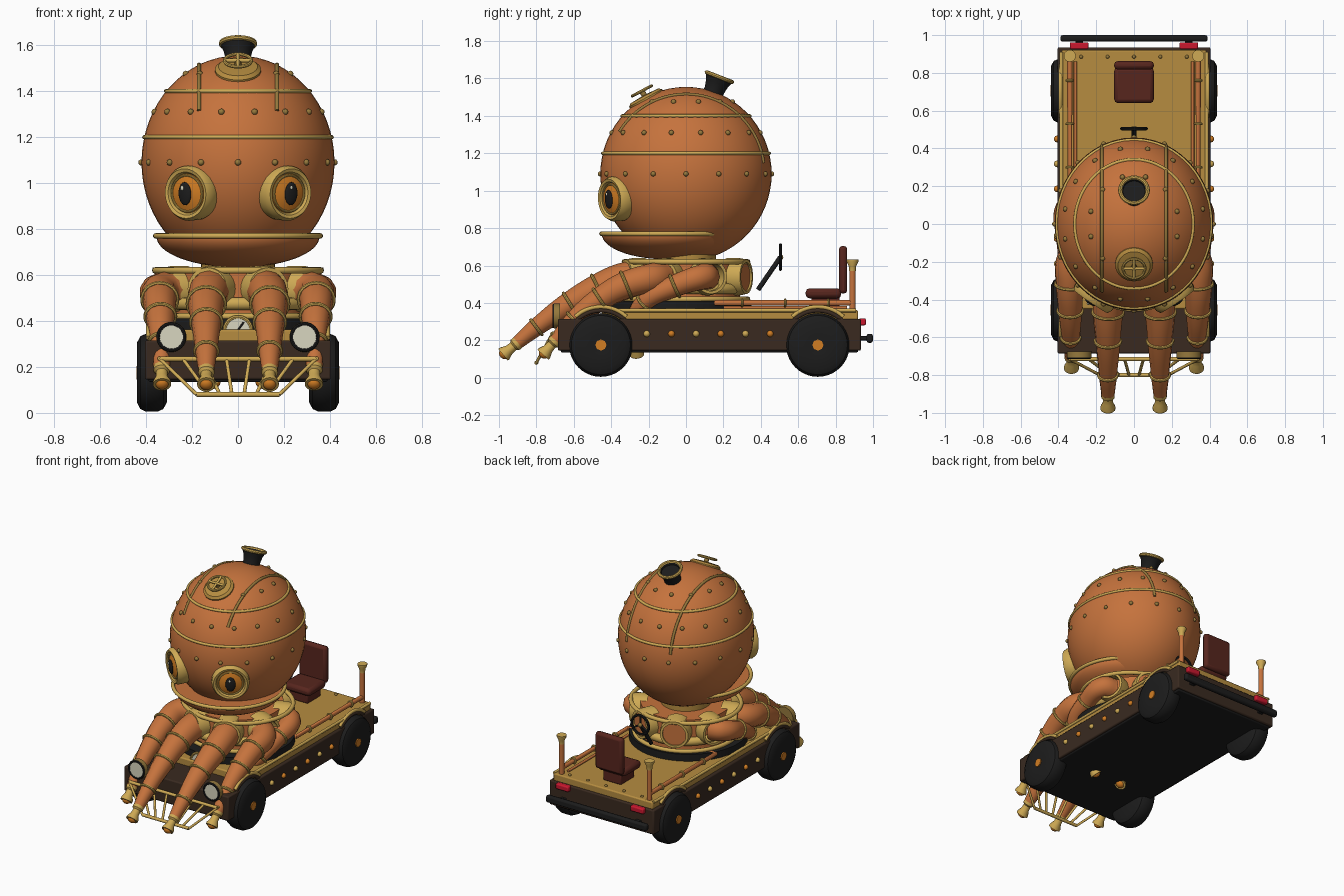
import bpy, bmesh
from math import sin, cos, pi, radians, sqrt
from mathutils import Vector

if "Cube" in bpy.data.objects:
    bpy.data.objects.remove(bpy.data.objects["Cube"])
made = []


def material(name, code):
    lin = [(int(code[i:i + 2], 16) / 255) ** 2.2 for i in (0, 2, 4)] + [1]
    m = bpy.data.materials.new(name)
    m.use_nodes = True
    m.diffuse_color = lin
    m.node_tree.nodes["Principled BSDF"].inputs["Base Color"].default_value = lin
    return m


COPPER = material("copper", "C4723F")
BRASS = material("brass", "CDA855")
DECK = material("deck_brass", "B48B42")
RIVET = material("aged_brass", "94783F")
BROWN = material("dark_brown", "3C2E25")
BLACK = material("black", "222222")
ORANGE = material("amber", "D07C28")
MAROON = material("maroon_leather", "582A23")
RED = material("red_lens", "C81E32")
CREAM = material("cream_glass", "D8D5BE")


def add(name, bm, mat, loc=(0, 0, 0), axis=(0, 0, 1)):
    bmesh.ops.recalc_face_normals(bm, faces=bm.faces)
    me = bpy.data.meshes.new(name)
    bm.to_mesh(me)
    bm.free()
    ob = bpy.data.objects.new(name, me)
    bpy.context.collection.objects.link(ob)
    me.materials.append(mat)
    ob.location = loc
    if tuple(axis) != (0, 0, 1):
        ob.rotation_euler = Vector(axis).to_track_quat('Z', 'Y').to_euler()
    made.append(ob)
    return ob


def box(name, lo, hi, mat, bevel=0.008):
    bm = bmesh.new()
    bmesh.ops.create_cube(bm, size=1)
    lo, hi = Vector(lo), Vector(hi)
    bmesh.ops.scale(bm, vec=hi - lo, verts=bm.verts)
    ob = add(name, bm, mat, (lo + hi) / 2)
    mod = ob.modifiers.new("bevel", 'BEVEL')
    mod.width, mod.segments = bevel, 2


def lathe(name, profile, loc, axis, mat, steps=32):
    bm = bmesh.new()
    vs = [bm.verts.new((r, 0, z)) for r, z in profile]
    es = [bm.edges.new(p) for p in zip(vs, vs[1:])]
    bmesh.ops.spin(bm, geom=vs + es, cent=(0, 0, 0), axis=(0, 0, 1), angle=2 * pi, steps=steps)
    bmesh.ops.remove_doubles(bm, verts=bm.verts, dist=1e-5)
    return add(name, bm, mat, loc, axis)


def disc(name, r, h, loc, axis, mat, steps=32):
    return lathe(name, [(0, 0), (r, 0), (r, h), (0, h)], loc, axis, mat, steps)


def ring(name, R, r, loc, axis, mat):
    prof = [(R + r * cos(i * pi / 4), r * sin(i * pi / 4)) for i in range(9)]
    return lathe(name, prof, loc, axis, mat)


def ball(name, scale, loc, mat, axis=(0, 0, 1), keep=None):
    bm = bmesh.new()
    bmesh.ops.create_uvsphere(bm, u_segments=48, v_segments=32, radius=1)
    if keep == "lower":
        bmesh.ops.bisect_plane(bm, geom=bm.verts[:] + bm.edges[:] + bm.faces[:], plane_co=(0, 0, 0),
                               plane_no=(0, 0, 1), clear_outer=True)
        bmesh.ops.holes_fill(bm, edges=[e for e in bm.edges if e.is_boundary])
    bmesh.ops.scale(bm, vec=scale, verts=bm.verts)
    return add(name, bm, mat, loc, axis)


def rivets(name, points, r, mat):
    bm = bmesh.new()
    for p in points:
        vs = bmesh.ops.create_icosphere(bm, subdivisions=2, radius=r)["verts"]
        bmesh.ops.translate(bm, vec=p, verts=vs)
    add(name, bm, mat)


def tube(name, points, radii, mat, cyclic=False, smooth=4):
    cu = bpy.data.curves.new(name, 'CURVE')
    cu.dimensions, cu.bevel_depth, cu.bevel_resolution = '3D', 1, 4
    cu.use_fill_caps, cu.resolution_u = True, smooth
    sp = cu.splines.new('BEZIER')
    sp.bezier_points.add(len(points) - 1)
    for i, (bp, p) in enumerate(zip(sp.bezier_points, points)):
        bp.co = p
        bp.radius = radii[i] if isinstance(radii, list) else radii
        bp.handle_left_type = bp.handle_right_type = 'AUTO' if smooth > 1 else 'VECTOR'
    sp.use_cyclic_u = cyclic
    ob = bpy.data.objects.new(name, cu)
    bpy.context.collection.objects.link(ob)
    bpy.context.view_layer.update()
    me = bpy.data.meshes.new_from_object(ob.evaluated_get(bpy.context.evaluated_depsgraph_get()))
    bpy.data.objects.remove(ob)
    bm = bmesh.new()
    bm.from_mesh(me)
    return add(name, bm, mat)


def oval(rx, ry, z, n=32, y=0, shift=0.0):
    a = [2 * pi * (i + shift) / n for i in range(n)]
    return [(rx * sin(t), y - ry * cos(t), z) for t in a]


# Head shell with seams and rivets
HX, HY, HZ, CZ = 0.42, 0.458, 0.465, 1.09
ball("head", (HX, HY, HZ), (0, 0, CZ), COPPER)
def head_ring(z, n, shift=0):
    k = sqrt(1 - ((z - CZ) / HZ) ** 2)
    return oval(HX * k, HY * k, z, n, shift=shift)
for z in (1.2, 1.4):
    tube("head_seam", head_ring(z, 32), 0.009, BRASS, True, 2)
for z, n, shift in ((1.09, 16, 0), (1.31, 16, 0.5), (1.475, 12, 0.5)):
    rivets("head_rivets", head_ring(z, n, shift), 0.014, RIVET)
for s in (-1, 1):
    k = sqrt(1 - (0.17 / HX) ** 2)
    arc = [radians(32 + i * 7) for i in range(21)]
    tube("long_seam", [(s * 0.17, -HY * k * cos(t), CZ + HZ * k * sin(t)) for t in arc], 0.009, RIVET)

# Jaw with brass lip
ball("jaw", (0.355, 0.35, 0.135), (0, -0.1, 0.768), COPPER, keep="lower")
tube("lip_band", oval(0.358, 0.352, 0.77, 32, -0.1), 0.012, BRASS, True, 2)

# Eyes
for s in (-1, 1):
    d = Vector((s * 0.56, -0.82, -0.06)).normalized()
    o = Vector((s * 0.203, -0.372, 0.957))
    lathe("eye_rim", [(0.1, -0.09), (0.12, -0.03), (0.12, 0.025), (0.108, 0.046), (0.094, 0.042),
                      (0.086, 0.03), (0.086, -0.02)], o, d, BRASS)
    lathe("iris", [(0, 0.05), (0.04, 0.046), (0.088, 0.028)], o, d, ORANGE)
    ring("iris_ring", 0.079, 0.005, o + d * 0.034, d, BRASS)
    ball("pupil", (0.032, 0.05, 0.012), o + d * 0.05, BLACK, d)
    ball("eye_glint", (0.008, 0.011, 0.005), o + d * 0.061 + Vector((-0.006, 0, 0.025)), CREAM, d)

# Chimney
d = Vector((0, 0.36, 0.93)).normalized()
o = Vector((0, 0.137, 1.5))
lathe("chimney", [(0.056, -0.05), (0.054, 0.04), (0.062, 0.08), (0.078, 0.115), (0.062, 0.115),
                  (0.058, 0.1), (0, 0.1)], o, d, BLACK)
ring("chimney_rim", 0.073, 0.011, o + d * 0.115, d, BRASS)

# Top hatch with hand wheel
d = Vector((0, -0.47, 0.88)).normalized()
o = Vector((0, -0.21, 1.485))
lathe("hatch", [(0.1, -0.04), (0.1, 0.012), (0.085, 0.025), (0, 0.03)], o, d, DECK)
disc("hatch_stem", 0.015, 0.055, o, d, RIVET, 12)
ring("hatch_wheel", 0.058, 0.008, o + d * 0.055, d, BRASS)
u = Vector((1, 0, 0))
for v in (u, d.cross(u)):
    tube("hatch_spoke", [o + d * 0.055 - v * 0.058, o + d * 0.055 + v * 0.058], 0.008, BRASS, smooth=1)

# Collar and turntable
disc("turntable", 0.38, 0.05, (0, -0.03, 0.36), (0, 0, 1), BLACK, 48)
disc("collar", 0.29, 0.23, (0, 0, 0.39), (0, 0, 1), COPPER, 48)
disc("neck", 0.16, 0.06, (0, 0, 0.6), (0, 0, 1), DECK, 48)
for rx, ry, z, r in ((0.36, 0.33, 0.62, 0.014), (0.3, 0.3, 0.475, 0.028), (0.33, 0.33, 0.42, 0.014)):
    tube("collar_ring", oval(rx, ry, z), r, BRASS, True, 2)

# Eight sockets around the collar
for i in range(8):
    a = radians(22.5 + 45 * i)
    d = Vector((sin(a), -cos(a), 0))
    lathe("socket", [(0.1, 0.24), (0.1, 0.31), (0.092, 0.35), (0.076, 0.35), (0.076, 0.24)],
          (0, 0, 0.54), d, BRASS)
    if d.y > 0.5:
        disc("rear_stub", 0.077, 0.1, d * 0.24 + Vector((0, 0, 0.54)), d, COPPER)


# Tentacles with brass rings and amber nozzles
def tentacle(points, radii):
    pts = [Vector(p) for p in points]
    tube("tentacle", pts, radii, COPPER, smooth=8)
    for i in range(2, len(pts) - 1):
        ring("tentacle_ring", radii[i] + 0.001, 0.009, pts[i], pts[i + 1] - pts[i - 1], BRASS)
    d = (pts[-1] - pts[-2]).normalized()
    lathe("nozzle", [(0, -0.02), (0.036, -0.02), (0.036, 0), (0.025, 0.01), (0.027, 0.04), (0.04, 0.07),
                     (0.04, 0.082), (0, 0.082)], pts[-1], d, BRASS, 16)
    ball("nozzle_tip", (0.028, 0.028, 0.022), pts[-1] + d * 0.078, ORANGE, d)


for s in (-1, 1):
    tentacle([(s * 0.115, -0.27, 0.54), (s * 0.13, -0.36, 0.52), (s * 0.138, -0.47, 0.475),
              (s * 0.138, -0.62, 0.395), (s * 0.138, -0.8, 0.27), (s * 0.138, -0.915, 0.175)],
             [0.09, 0.087, 0.08, 0.066, 0.048, 0.034])
    tentacle([(s * 0.26, -0.12, 0.54), (s * 0.33, -0.19, 0.53), (s * 0.34, -0.32, 0.495),
              (s * 0.338, -0.46, 0.42), (s * 0.335, -0.6, 0.31), (s * 0.332, -0.71, 0.185)],
             [0.08, 0.08, 0.075, 0.064, 0.048, 0.034])
    tentacle([(s * 0.27, 0.11, 0.54), (s * 0.34, 0.09, 0.54), (s * 0.355, -0.06, 0.49),
              (s * 0.325, -0.22, 0.405), (s * 0.22, -0.28, 0.28), (s * 0.15, -0.27, 0.19)],
             [0.074, 0.07, 0.06, 0.05, 0.04, 0.03])

# Chassis, deck and underside
box("chassis", (-0.405, -0.685, 0.145), (0.405, 0.935, 0.315), BROWN)
box("underside", (-0.39, -0.67, 0.135), (0.39, 0.92, 0.16), BLACK)
box("deck", (-0.385, -0.45, 0.3), (0.385, 0.92, 0.362), DECK)
box("rear_bumper", (-0.39, 0.965, 0.187), (0.39, 1.0, 0.235), BLACK, 0.012)
for s in (-1, 1):
    ys = [-0.21 + i * 0.132 for i in range(6)]
    rivets("side_studs_amber", [(s * 0.407, y, 0.235) for y in ys[1::2]], 0.018, ORANGE)
    rivets("side_studs_brass", [(s * 0.407, y, 0.235) for y in ys[::2]], 0.018, BRASS)
    tube("deck_edge", [(s * 0.385, -0.45, 0.36), (s * 0.385, 0.91, 0.36)], 0.01, BRASS, smooth=1)
    box("tail_light", (s * 0.29 - 0.05, 0.925, 0.28), (s * 0.29 + 0.05, 0.962, 0.318), RED)
    box("bumper_mount", (s * 0.29 - 0.02, 0.92, 0.2), (s * 0.29 + 0.02, 0.97, 0.222), BLACK, 0.004)
    # Deck pipe, meeting a flared post
    tube("deck_pipe", [(s * 0.24, 0.16, 0.4), (s * 0.34, 0.16, 0.4), (s * 0.34, 0.89, 0.4)],
         0.015, COPPER, smooth=1)
    tube("inner_pipe", [(s * 0.31, 0.2, 0.375), (s * 0.31, 0.86, 0.375)], 0.009, COPPER, smooth=1)
    for y in (0.3, 0.53, 0.76):
        ring("pipe_clamp", 0.017, 0.007, (s * 0.34, y, 0.4), (0, 1, 0), BRASS)
    disc("post", 0.017, 0.23, (s * 0.34, 0.89, 0.36), (0, 0, 1), COPPER, 16)
    lathe("post_cap", [(0.018, 0), (0.02, 0.025), (0.032, 0.05), (0.032, 0.06), (0, 0.06)],
          (s * 0.34, 0.89, 0.572), (0, 0, 1), BRASS, 16)
rivets("deck_rivets", [(x * 0.14 - 0.28, 0.885, 0.364) for x in range(5)], 0.01, RIVET)

# Wheels and fenders
tyre = [(0, -0.065), (0.13, -0.065), (0.158, -0.05), (0.17, -0.025), (0.17, 0.025),
        (0.158, 0.05), (0.13, 0.065), (0.05, 0.06), (0, 0.06)]
for s in (-1, 1):
    for y in (-0.455, 0.705):
        lathe("wheel", tyre, (s * 0.375, y, 0.175), (s, 0, 0), BLACK, 40)
        disc("wheel_hub", 0.03, 0.01, (s * 0.432, y, 0.175), (s, 0, 0), ORANGE, 8)
        for r, mat, first, step in ((0.184, BROWN, 20, 20), (0.204, BRASS, 48, 12)):
            arc = [radians(first + i * step) for i in range(8)]
            tube("fender", [(s * 0.39, y + r * cos(t), 0.175 + r * sin(t)) for t in arc], 0.011, mat)

# Headlights and gauge
for s in (-1, 1):
    disc("headlight", 0.066, 0.032, (s * 0.29, -0.675, 0.33), (0, -1, 0), RIVET)
    ring("headlight_rim", 0.057, 0.008, (s * 0.29, -0.707, 0.33), (0, -1, 0), BLACK)
    disc("headlight_lens", 0.053, 0.008, (s * 0.29, -0.703, 0.33), (0, -1, 0), CREAM)
o = Vector((0, -0.42, 0.36))
disc("gauge", 0.056, 0.016, o, (0, -1, 0), CREAM)
ring("gauge_rim", 0.058, 0.009, o - Vector((0, 0.012, 0)), (0, -1, 0), BRASS)
tube("gauge_needle", [o - Vector((0, 0.018, 0)), o + Vector((0.025, -0.018, 0.035))], 0.004, BLACK, smooth=1)

# Front guard
top = [Vector((x, -0.715, 0.235)) for x in (-0.34, -0.24, -0.15, -0.05, 0.05, 0.15, 0.24, 0.34)]
low = [Vector((p.x * 0.53, -0.8, 0.08)) for p in top]
for bar in (top, low):
    tube("guard_bar", [bar[0], bar[-1]], 0.011, BRASS, smooth=1)
for a, b in zip(top, low):
    tube("guard_strut", [a, b], 0.008, BRASS, smooth=1)
for s in (-1, 1):
    tube("guard_bracket", [(s * 0.34, -0.66, 0.235), (s * 0.34, -0.715, 0.235)], 0.011, BRASS, smooth=1)

# Seat and steering
box("seat_base", (-0.07, 0.67, 0.36), (0.07, 0.82, 0.44), MAROON)
box("seat_cushion", (-0.105, 0.64, 0.425), (0.105, 0.83, 0.478), MAROON, 0.02)
box("seat_back", (-0.105, 0.818, 0.45), (0.105, 0.862, 0.705), MAROON, 0.018)
tube("steering_column", [(0, 0.385, 0.47), (0, 0.505, 0.645)], 0.013, BLACK, smooth=1)
ring("steering_wheel", 0.065, 0.009, (0, 0.505, 0.645), (0, 1, 0), BLACK)
for i in range(3):
    t = i * 2 * pi / 3 + pi / 2
    tube("steering_spoke", [(0, 0.505, 0.645), (0.065 * cos(t), 0.505, 0.645 + 0.065 * sin(t))],
         0.006, BLACK, smooth=1)
ball("steering_hub", (0.015, 0.012, 0.015), (0, 0.508, 0.645), RIVET)

# Smooth shading with sharp edges kept
bpy.ops.object.select_all(action='DESELECT')
for ob in made:
    ob.select_set(True)
bpy.context.view_layer.objects.active = made[0]
bpy.ops.object.shade_smooth_by_angle(angle=radians(35))
